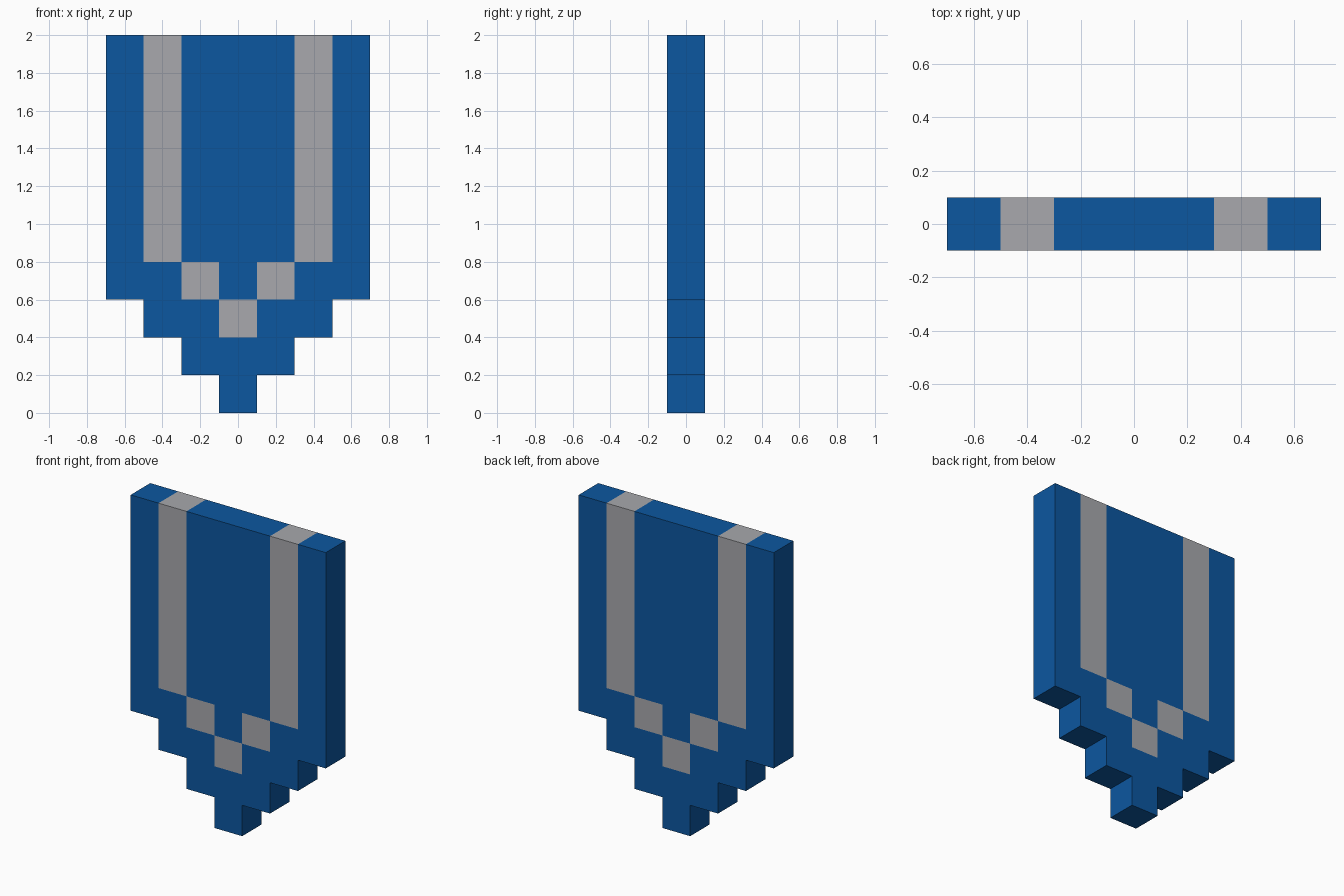
import bpy
import bmesh

if "Cube" in bpy.data.objects:
    bpy.data.objects.remove(bpy.data.objects["Cube"])

CELL = 0.2          # side of one square block
ROWS, HALF = 10, 3  # blocks high, blocks either side of the centre


def material(name, colour):
    mat = bpy.data.materials.new(name)
    mat.diffuse_color = (*colour, 1.0)
    mat.use_nodes = True
    mat.node_tree.nodes["Principled BSDF"].inputs["Base Color"].default_value = mat.diffuse_color
    return mat


# Stepped banner: a flat sheet of square cells, widening one step per row
bm = bmesh.new()
for row in range(ROWS):
    reach = min(row, HALF)
    for col in range(-reach, reach + 1):
        x, z = (col - 0.5) * CELL, row * CELL
        corners = ((x, z), (x + CELL, z), (x + CELL, z + CELL), (x, z + CELL))
        face = bm.faces.new([bm.verts.new((cx, 0, cz)) for cx, cz in corners])
        # Grey V stripe that turns into two vertical bands
        face.material_index = int(abs(col) == min(row - 2, 2))
bmesh.ops.remove_doubles(bm, verts=bm.verts[:], dist=0.001)

mesh = bpy.data.meshes.new("striped_banner")
bm.to_mesh(mesh)
bm.free()
mesh.materials.append(material("blue", (0.0037, 0.095, 0.352)))
mesh.materials.append(material("light grey", (0.392, 0.397, 0.418)))

banner = bpy.data.objects.new("striped_banner", mesh)
bpy.context.collection.objects.link(banner)

# Thickness, centred on y = 0; the rim keeps the colour of its cell
solid = banner.modifiers.new("thickness", 'SOLIDIFY')
solid.thickness = CELL
solid.offset = 0
